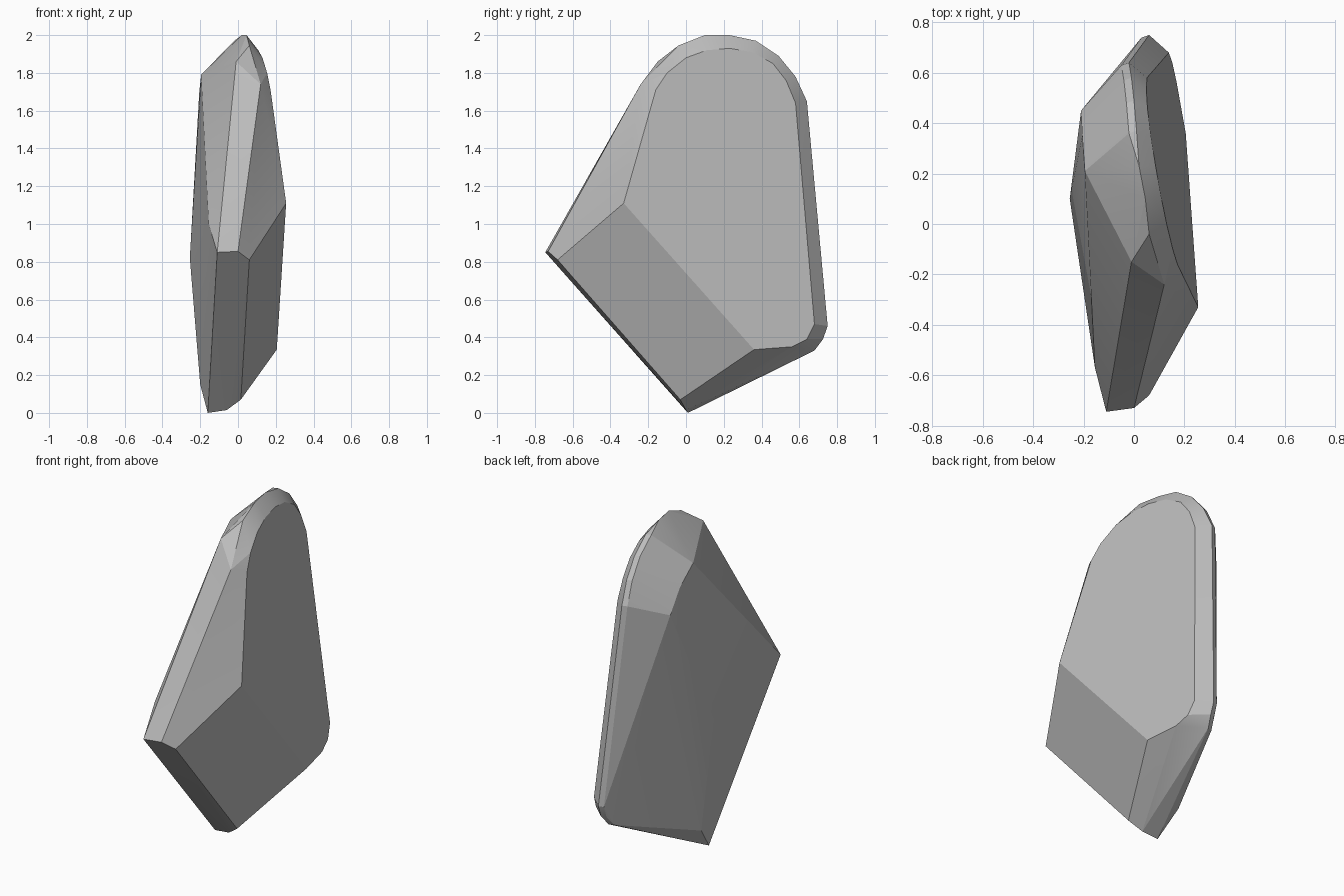
import bpy, bmesh, math

cube = bpy.data.objects.get("Cube")
if cube:
    bpy.data.objects.remove(cube, do_unlink=True)

# Stone colour
stone = bpy.data.materials.new("grey_stone")
stone.use_nodes = True
colour = (0.5, 0.5, 0.5, 1)
stone.diffuse_color = colour
stone.node_tree.nodes["Principled BSDF"].inputs["Base Color"].default_value = colour


# Broad flat face: every outline point lies on one tilted plane
def on_face(y, z):
    return (0.297 - 0.172 * y - 0.089 * z, y, z)


face_outline = [(-.33, 1.11), (-.16, 1.71), (-.1, 1.8), (0, 1.88), (.11, 1.92),
                (.23, 1.93), (.35, 1.91), (.46, 1.85), (.53, 1.76), (.58, 1.64),
                (.68, .47), (.64, .39), (.56, .35), (.36, .335)]
points = [on_face(y, z) for y, z in face_outline]

# Rounded rim, with a narrow band along the back edge
rim = [(.12, -.24, 1.74), (-.01, -.15, 1.86), (.06, -.04, 1.945), (.045, .1, 2),
       (.02, .23, 2), (.01, .37, 1.97), (0, .49, 1.89), (-.01, .58, 1.78),
       (-.02, .64, 1.65), (.06, .75, .46), (.06, .725, .39), (.04, .68, .33)]
points += rim
points += [(x - .03, y - .01, z) for x, y, z in rim[5:]]

# Chipped front edge, upper and lower ends
points += [(-.11, -.745, .85), (0, -.73, .855), (.06, -.68, .81),
           (-.16, .01, 0), (-.06, 0, .015), (.015, -.03, .07)]

# Bulging reverse side
points += [(-.195, .21, 1.79), (-.205, .35, 1.7), (-.21, .45, 1.57),
           (-.255, .1, .82), (-.2, .14, .15), (-.155, -.57, 1)]

# Wrap the points in a faceted skin and merge the flat areas
bm = bmesh.new()
for p in points:
    bm.verts.new(p)
result = bmesh.ops.convex_hull(bm, input=bm.verts[:])
spare = {g for g in result["geom_interior"] + result["geom_unused"]
         if isinstance(g, bmesh.types.BMVert)}
bmesh.ops.delete(bm, geom=list(spare), context="VERTS")
bmesh.ops.dissolve_limit(bm, angle_limit=math.radians(1.5),
                         verts=bm.verts[:], edges=bm.edges[:])
bmesh.ops.recalc_face_normals(bm, faces=bm.faces[:])
mesh = bpy.data.meshes.new("stone_slab")
bm.to_mesh(mesh)
bm.free()
mesh.materials.append(stone)
slab = bpy.data.objects.new("stone_slab", mesh)
bpy.context.collection.objects.link(slab)
bpy.context.view_layer.objects.active = slab
slab.select_set(True)
bpy.ops.object.shade_smooth_by_angle(angle=math.radians(14))
